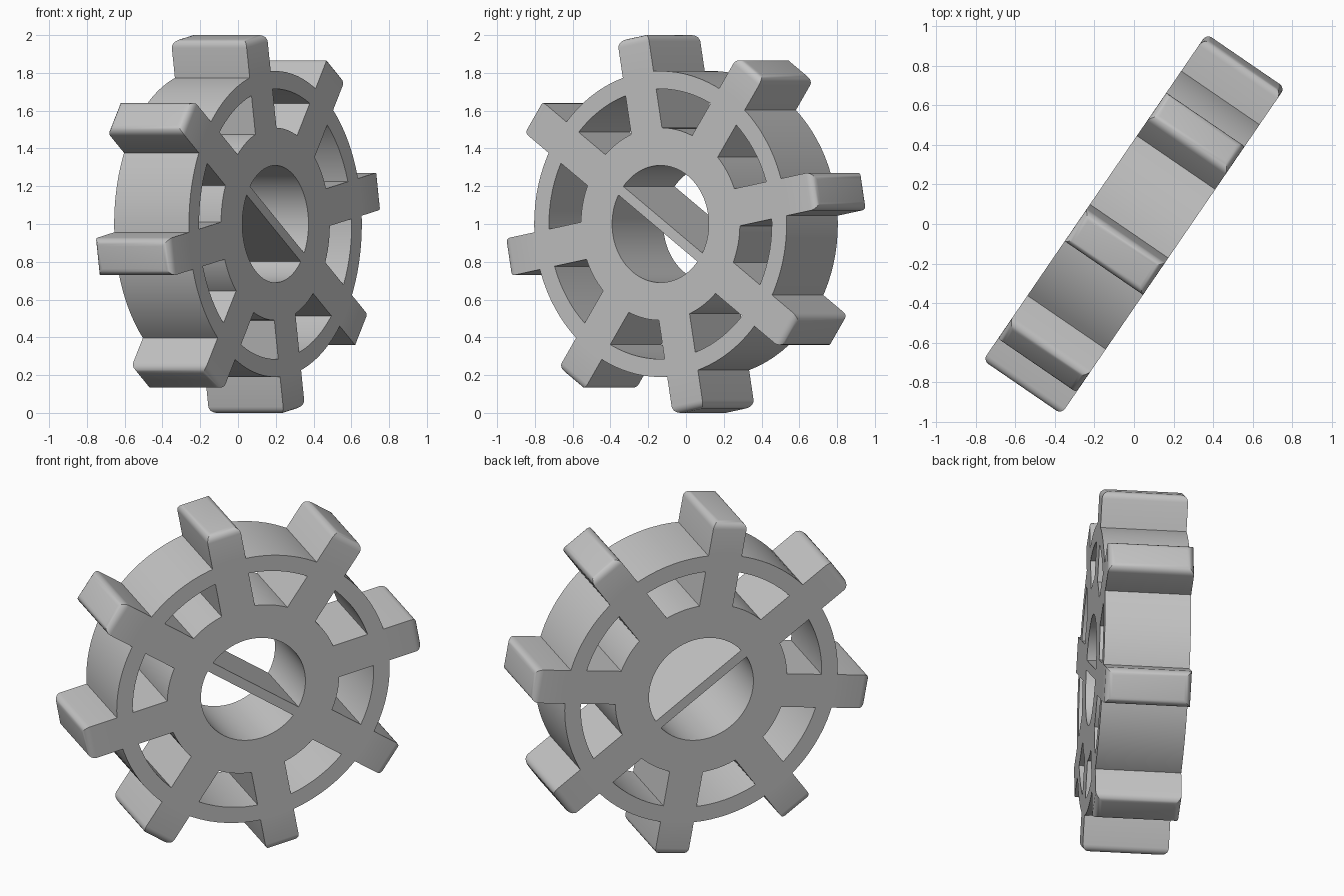
import bpy, bmesh, math
from mathutils import Matrix, Vector

cube = bpy.data.objects.get("Cube")
if cube:
    bpy.data.objects.remove(cube, do_unlink=True)

HALF = 0.24            # half thickness of the wheel
TIP = 1.005            # radius at the tooth tips
TEETH = 8
FIRST = math.radians(10.2)

# Wheel frame: local z is the axle, local y is up
across = Vector((0.565, 0.825, 0)).normalized()
up = Vector((0, 0, 1))
frame = Matrix((across, up, across.cross(up))).transposed().to_4x4()
frame.translation = up

grey = bpy.data.materials.new("plain_grey")
grey.use_nodes = True
colour = (0.55, 0.55, 0.55, 1)
grey.diffuse_color = colour
grey.node_tree.nodes["Principled BSDF"].inputs["Base Color"].default_value = colour


def make_object(name, bm):
    bmesh.ops.recalc_face_normals(bm, faces=bm.faces)
    mesh = bpy.data.meshes.new(name)
    bm.to_mesh(mesh)
    bm.free()
    mesh.materials.append(grey)
    obj = bpy.data.objects.new(name, mesh)
    bpy.context.scene.collection.objects.link(obj)
    return obj


def add_tube(bm, inner, outer, sides=96):
    """Closed ring with a rectangular section."""
    section = [(inner, -HALF), (outer, -HALF), (outer, HALF), (inner, HALF)]
    rings = []
    for i in range(sides):
        a = math.tau * i / sides
        rings.append([bm.verts.new((r * math.cos(a), r * math.sin(a), z))
                      for r, z in section])
    for i, ring in enumerate(rings):
        after = rings[(i + 1) % sides]
        for k in range(4):
            m = (k + 1) % 4
            bm.faces.new((ring[k], after[k], after[m], ring[m]))


def add_bar(bm, start, end, width, angle, round_tip=0):
    """Radial box, optionally with filleted edges around its outer end."""
    spin = Matrix.Rotation(angle, 4, "Z")
    shape = (Matrix.Translation(((start + end) / 2, 0, 0))
             @ Matrix.Diagonal((end - start, width, 2 * HALF, 1)))
    verts = bmesh.ops.create_cube(bm, size=1, matrix=spin @ shape)["verts"]
    if round_tip:
        tip = {v for v in verts if v.co.to_2d().length > (start + end) / 2}
        edges = [e for e in bm.edges if all(v in tip for v in e.verts)]
        bmesh.ops.bevel(bm, geom=edges, offset=round_tip, segments=5,
                        profile=0.5, affect="EDGES")


# Hub and rim
bm = bmesh.new()
add_tube(bm, 0.31, 0.51)
add_tube(bm, 0.715, 0.81)
wheel = make_object("toothed_wheel", bm)

# Spokes that run on through the rim as teeth
bm = bmesh.new()
for i in range(TEETH):
    add_bar(bm, 0.42, TIP, 0.2, FIRST + math.tau * i / TEETH, 0.04)
spokes = make_object("spokes_and_teeth", bm)

# Thin wall dividing the bore
bm = bmesh.new()
add_bar(bm, -0.36, 0.36, 0.055, FIRST - math.tau / TEETH)
divider = make_object("bore_divider", bm)

# Fuse everything into one solid
bpy.ops.object.select_all(action="DESELECT")
bpy.context.view_layer.objects.active = wheel
wheel.select_set(True)
for part in (spokes, divider):
    fuse = wheel.modifiers.new("fuse_" + part.name, "BOOLEAN")
    fuse.operation = "UNION"
    fuse.solver = "EXACT"
    fuse.object = part
    bpy.ops.object.modifier_apply(modifier=fuse.name)
    bpy.data.objects.remove(part, do_unlink=True)

wheel.matrix_world = frame
bpy.ops.object.shade_smooth_by_angle(angle=math.radians(30))
